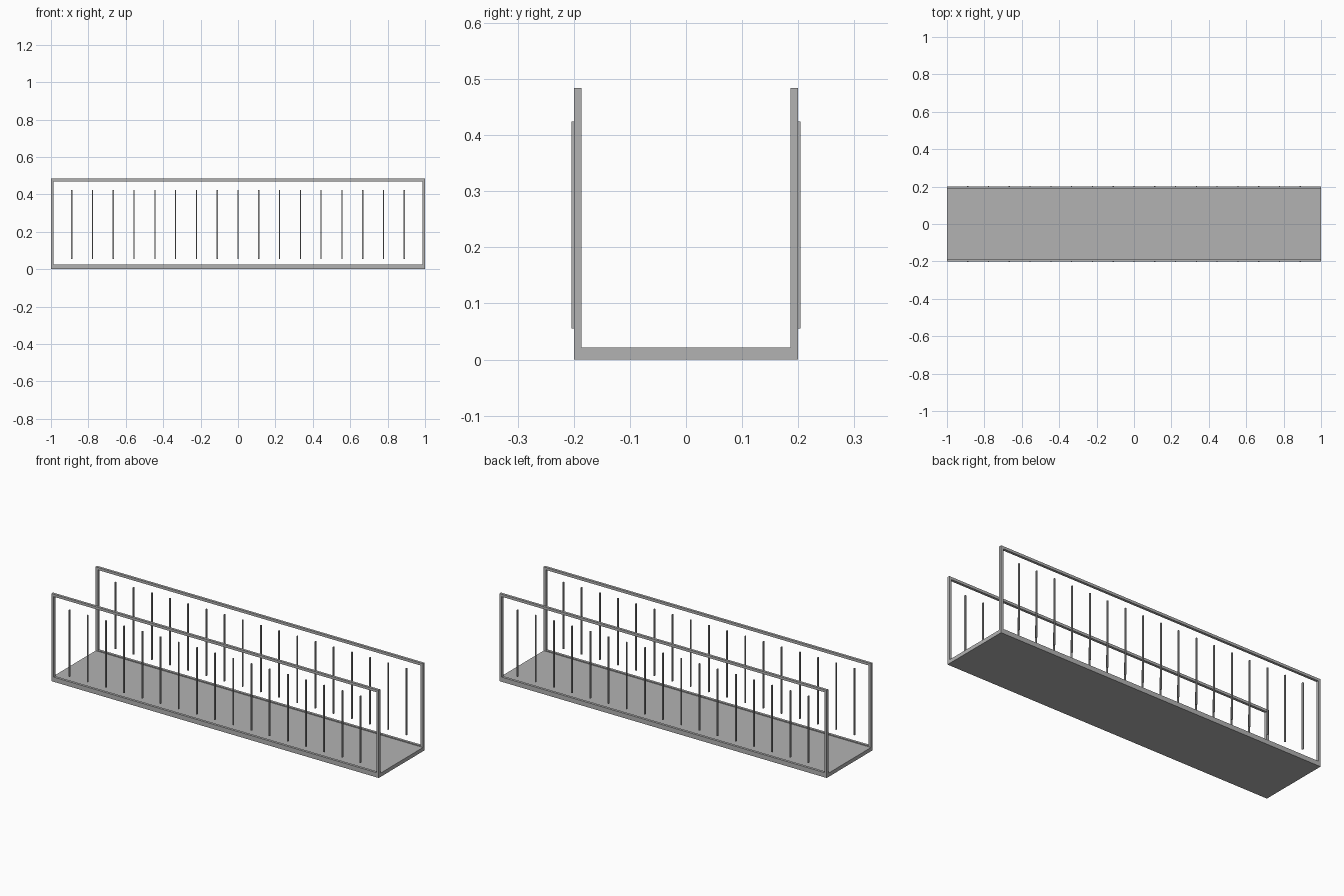
import bpy
import bmesh
from mathutils import Matrix, Vector

cube = bpy.data.objects.get("Cube")
if cube:
    bpy.data.objects.remove(cube, do_unlink=True)

LENGTH, WIDTH, HEIGHT = 2.0, 0.4, 0.484
FLOOR = 0.021
RAIL = 0.014
BARS = 17
BAR = 0.006

grey = bpy.data.materials.new("grey metal")
grey.use_nodes = True
colour = (0.45, 0.45, 0.45, 1)
grey.diffuse_color = colour
grey.node_tree.nodes["Principled BSDF"].inputs["Base Color"].default_value = colour


def build(name, boxes):
    """Make one object from (low corner, high corner) boxes."""
    bm = bmesh.new()
    for low, high in boxes:
        low, high = Vector(low), Vector(high)
        matrix = Matrix.Translation((low + high) / 2) @ Matrix.Diagonal((*(high - low), 1))
        bmesh.ops.create_cube(bm, size=1, matrix=matrix)
    mesh = bpy.data.meshes.new(name)
    bm.to_mesh(mesh)
    bm.free()
    mesh.materials.append(grey)
    obj = bpy.data.objects.new(name, mesh)
    bpy.context.collection.objects.link(obj)
    return obj


end, side = LENGTH / 2, WIDTH / 2

# Deck
build("deck", [((-end, -side, 0), (end, side, FLOOR))])

for label, sign in (("front", -1), ("back", 1)):
    # Rectangular railing frame: top rail, bottom rail and end posts
    y0, y1 = sorted((sign * side, sign * (side - RAIL)))
    low = FLOOR + 0.005
    top = HEIGHT - RAIL
    build(label + "_railing_frame", [
        ((-end, y0, top), (end, y1, HEIGHT)),
        ((-end, y0, FLOOR), (end, y1, low)),
        ((-end, y0, low), (-end + RAIL, y1, top)),
        ((end - RAIL, y0, low), (end, y1, top)),
    ])

    # Thin upright bars, set slightly proud of the frame
    y = sign * side
    bars = []
    for i in range(1, BARS + 1):
        x = -end + LENGTH * i / (BARS + 1)
        bars.append(((x - BAR / 2, y - 0.004, 0.055), (x + BAR / 2, y + 0.004, 0.424)))
    build(label + "_railing_bars", bars)
